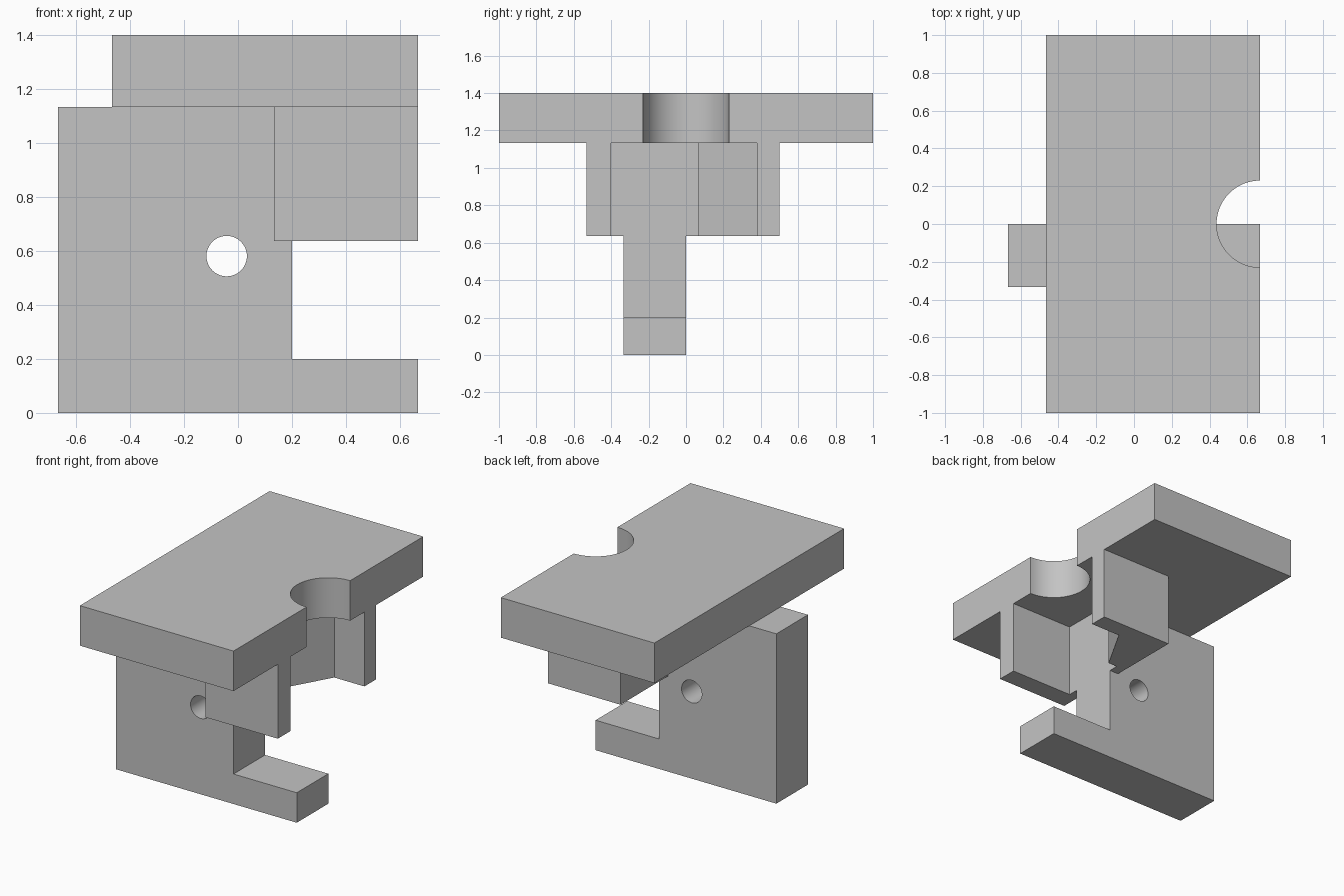
import bpy
import bmesh
from math import sin, cos, pi, radians
from mathutils import Vector

cube = bpy.data.objects.get("Cube")
if cube:
    bpy.data.objects.remove(cube, do_unlink=True)

GREY = (0.55, 0.55, 0.55, 1.0)
grey = bpy.data.materials.new("plain grey")
grey.use_nodes = True
grey.diffuse_color = GREY
grey.node_tree.nodes["Principled BSDF"].inputs["Base Color"].default_value = GREY


def prism(name, points, direction):
    """Extrude a closed outline of 3D points along a direction."""
    bm = bmesh.new()
    face = bm.faces.new([bm.verts.new(p) for p in points])
    result = bmesh.ops.extrude_face_region(bm, geom=[face], use_keep_orig=True)
    moved = [v for v in result["geom"] if isinstance(v, bmesh.types.BMVert)]
    bmesh.ops.translate(bm, verts=moved, vec=Vector(direction))
    bmesh.ops.recalc_face_normals(bm, faces=bm.faces)
    mesh = bpy.data.meshes.new(name)
    bm.to_mesh(mesh)
    bm.free()
    mesh.materials.append(grey)
    obj = bpy.data.objects.new(name, mesh)
    bpy.context.collection.objects.link(obj)
    return obj


def smooth(obj):
    bpy.ops.object.select_all(action='DESELECT')
    obj.select_set(True)
    bpy.context.view_layer.objects.active = obj
    bpy.ops.object.shade_smooth_by_angle(angle=radians(30))


RIGHT, LEFT = 0.667, -0.667      # ends of the upright along x
JAW_Z, PLATE_Z, TOP_Z = 0.637, 1.133, 1.4
JAW_X, THROAT_X = 0.133, 0.2

# Top plate with a half-round notch in one long edge
NOTCH_R, STEPS = 0.23, 32
notch = [(RIGHT - NOTCH_R * sin(pi * i / STEPS), -NOTCH_R * cos(pi * i / STEPS))
         for i in range(STEPS + 1)]
outline = [(-0.467, -1), (RIGHT, -1)] + notch + [(RIGHT, 1), (-0.467, 1)]
plate = prism("top_plate", [(x, y, PLATE_Z) for x, y in outline],
              (0, 0, TOP_Z - PLATE_Z))
smooth(plate)

# Upright web with a projecting foot
outline = [(LEFT, 0), (RIGHT, 0), (RIGHT, 0.2), (THROAT_X, 0.2), (THROAT_X, JAW_Z),
           (JAW_X, JAW_Z), (JAW_X, PLATE_Z), (LEFT, PLATE_Z)]
web = prism("upright_web", [(x, 0, z) for x, z in outline], (0, -0.333, 0))

# Round cross hole through the web
bpy.ops.mesh.primitive_cylinder_add(vertices=48, radius=0.075, depth=1,
                                    location=(-0.042, -0.17, 0.581),
                                    rotation=(pi / 2, 0, 0))
cutter = bpy.context.object
cutter.name = "hole_cutter"
cutter.data.materials.append(grey)
cut = web.modifiers.new("cross_hole", 'BOOLEAN')
cut.operation = 'DIFFERENCE'
cut.solver = 'EXACT'
cut.object = cutter
bpy.context.view_layer.objects.active = web
bpy.ops.object.modifier_apply(modifier=cut.name)
bpy.data.objects.remove(cutter, do_unlink=True)
smooth(web)

# Open bracket under the plate: straight cheek in front, angled cheek behind
outline = [(JAW_X, -0.533), (RIGHT, -0.533), (RIGHT, -0.4), (THROAT_X, -0.4),
           (THROAT_X, 0.067), (0.267, 0.067), (0.445, 0.38), (RIGHT, 0.38),
           (RIGHT, 0.5), (JAW_X, 0.5)]
prism("open_bracket", [(x, y, JAW_Z) for x, y in outline], (0, 0, PLATE_Z - JAW_Z))
